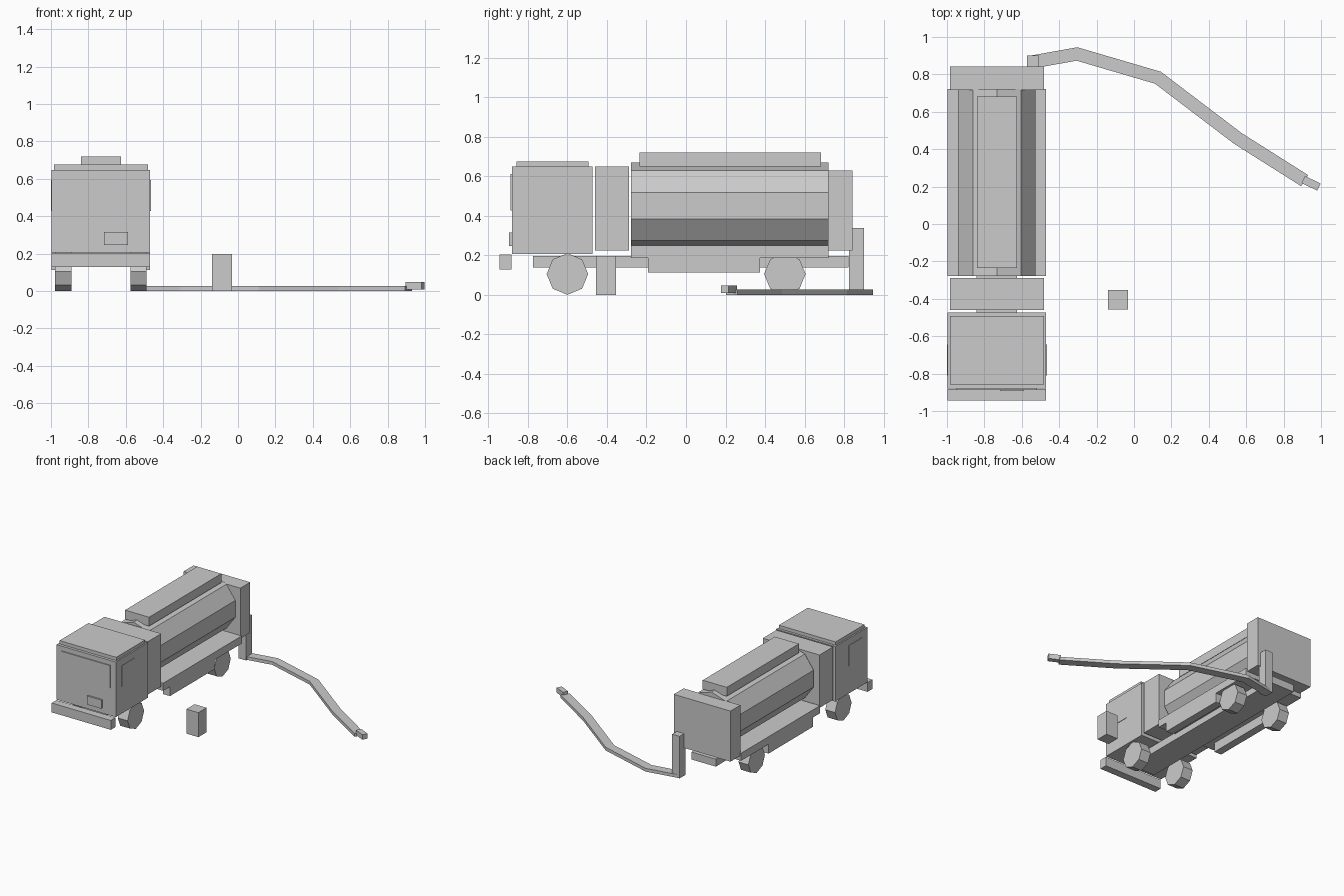
import bpy, bmesh, math
from mathutils import Vector

if "Cube" in bpy.data.objects:
    bpy.data.objects.remove(bpy.data.objects["Cube"])

grey = bpy.data.materials.new("plain grey")
grey.diffuse_color = (0.6, 0.6, 0.6, 1)
grey.use_nodes = True
grey.node_tree.nodes["Principled BSDF"].inputs["Base Color"].default_value = grey.diffuse_color
CX = -0.733  # truck centre line


def finish(name, bm):
    bmesh.ops.recalc_face_normals(bm, faces=bm.faces)
    mesh = bpy.data.meshes.new(name)
    bm.to_mesh(mesh)
    bm.free()
    mesh.materials.append(grey)
    ob = bpy.data.objects.new(name, mesh)
    bpy.context.collection.objects.link(ob)
    return ob


def prism(name, profile, offset):
    """Extrude a closed loop of 3D points along offset."""
    bm = bmesh.new()
    face = bm.faces.new([bm.verts.new(p) for p in profile])
    ext = bmesh.ops.extrude_face_region(bm, geom=[face], use_keep_orig=True)
    verts = [g for g in ext["geom"] if isinstance(g, bmesh.types.BMVert)]
    bmesh.ops.translate(bm, verts=verts, vec=offset)
    return finish(name, bm)


def box(name, x, y, z):
    loop = [(x[0], y[0], z[0]), (x[1], y[0], z[0]), (x[1], y[1], z[0]), (x[0], y[1], z[0])]
    return prism(name, loop, (0, 0, z[1] - z[0]))


def centred(name, half, y, z):
    return box(name, (CX - half, CX + half), y, z)


def ribbon(name, path, width, z):
    """Flat strip with mitred corners following a path on the ground."""
    pts = [Vector(p) for p in path]
    left, right = [], []
    for i, p in enumerate(pts):
        dirs = []
        if i > 0:
            dirs.append((p - pts[i - 1]).normalized())
        if i < len(pts) - 1:
            dirs.append((pts[i + 1] - p).normalized())
        d = sum(dirs, Vector((0, 0))).normalized()
        n = Vector((-d.y, d.x)) * (width / 2 / d.dot(dirs[0]))
        left.append((*(p + n), z[0]))
        right.append((*(p - n), z[0]))
    bm = bmesh.new()
    lo = [[bm.verts.new(v) for v in side] for side in (left, right)]
    hi = [[bm.verts.new((v[0], v[1], z[1])) for v in side] for side in (left, right)]
    for i in range(len(pts) - 1):
        for a, b in ((lo[0], lo[1]), (hi[0], hi[1]), (lo[0], hi[0]), (lo[1], hi[1])):
            bm.faces.new((a[i], a[i + 1], b[i + 1], b[i]))
    for i in (0, -1):
        bm.faces.new((lo[0][i], lo[1][i], hi[1][i], hi[0][i]))
    return finish(name, bm)


# Chassis and bumper
centred("chassis", 0.108, (-0.773, 0.823), (0.137, 0.197))
centred("front_bumper", 0.263, (-0.943, -0.882), (0.128, 0.203))

# Cab with roof, windscreen and grille plate
centred("cab", 0.263, (-0.88, -0.473), (0.206, 0.648))
centred("cab_roof", 0.252, (-0.858, -0.492), (0.648, 0.675))
centred("windscreen", 0.215, (-0.888, -0.88), (0.426, 0.61))
box("front_plate", (-0.717, -0.589), (-0.894, -0.88), (0.247, 0.316))

# Equipment compartment behind the cab
centred("pump_compartment", 0.252, (-0.46, -0.288), (0.223, 0.648))

# Ten-sided tank, its deck and the rear cabinet
tank = [(CX + 0.218 * math.sin(i * math.tau / 10), -0.278,
         0.451 + 0.218 * math.cos(i * math.tau / 10)) for i in range(10)]
prism("water_tank", tank, (0, 1.0, 0))
centred("tank_hatch", 0.107, (-0.234, 0.682), (0.648, 0.72))
centred("tank_base", 0.263, (-0.278, 0.722), (0.187, 0.248))
centred("rear_cabinet", 0.252, (0.717, 0.842), (0.223, 0.629))

# Mirrored side parts: windows, lockers and wheels
for side, s in (("left", -1), ("right", 1)):
    def span(a, b):
        return tuple(sorted((CX + s * a, CX + s * b)))
    box(f"{side}_window", span(0.263, 0.267), (-0.81, -0.643), (0.428, 0.592))
    box(f"{side}_locker", span(0.2, 0.263), (-0.192, 0.375), (0.112, 0.187))
    for end, y in (("front", -0.6), ("rear", 0.5)):
        x0, x1 = span(0.158, 0.245)
        rim = [(x0, y + 0.105 * math.cos(i * math.tau / 8),
                0.105 + 0.105 * math.sin(i * math.tau / 8)) for i in range(8)]
        prism(f"{side}_{end}_wheel", rim, (x1 - x0, 0, 0))

# Hose with its standpipe and nozzle
box("hose_standpipe", (-0.573, -0.507), (0.825, 0.9), (0, 0.338))
ribbon("hose", [(-0.54, 0.867), (-0.305, 0.909), (0.128, 0.782), (0.556, 0.457), (0.912, 0.232)],
       0.07, (0, 0.026))
ribbon("hose_nozzle", [(0.905, 0.238), (0.989, 0.197)], 0.042, (0.008, 0.048))

# Free-standing hydrant block
box("hydrant", (-0.139, -0.033), (-0.456, -0.353), (0, 0.197))
